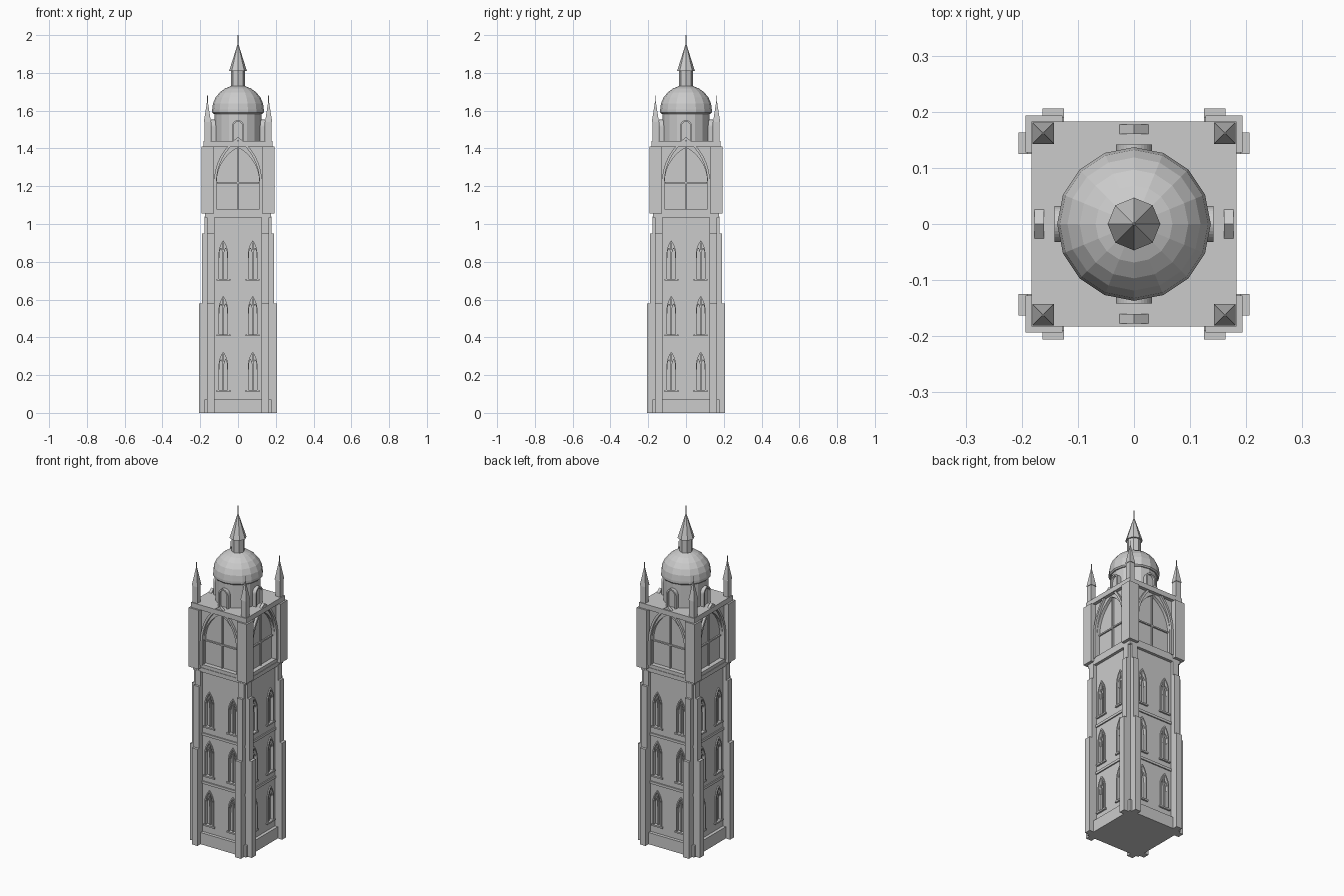
import bpy, bmesh, math
from mathutils import Matrix

if "Cube" in bpy.data.objects:
    bpy.data.objects.remove(bpy.data.objects["Cube"])

SIDES = [Matrix.Rotation(math.pi / 2 * k, 4, 'Z') for k in range(4)]
ONE = [Matrix.Identity(4)]


def finish(name, bm):
    bmesh.ops.recalc_face_normals(bm, faces=bm.faces)
    me = bpy.data.meshes.new(name)
    bm.to_mesh(me)
    bm.free()
    ob = bpy.data.objects.new(name, me)
    bpy.context.collection.objects.link(ob)
    return ob


def loft(bm, rings, M, closed=False):
    """Skin a list of equal-length point rings; cap the ends unless closed."""
    vs = [[bm.verts.new(M @ Matrix.Translation(p).to_translation()) for p in r] for r in rings]
    n = len(vs[0])
    pairs = list(zip(vs, vs[1:])) + ([(vs[-1], vs[0])] if closed else [])
    for a, b in pairs:
        for i in range(n):
            bm.faces.new((a[i], a[(i + 1) % n], b[(i + 1) % n], b[i]))
    if not closed:
        bm.faces.new(vs[0])
        bm.faces.new(vs[-1])


def boxes(name, specs, mats):
    """specs: (x0, x1, y0, y1, z0, z1), repeated for every matrix."""
    bm = bmesh.new()
    for M in mats:
        for x0, x1, y0, y1, z0, z1 in specs:
            loft(bm, [[(x0, y0, z), (x1, y0, z), (x1, y1, z), (x0, y1, z)] for z in (z0, z1)], M)
    return finish(name, bm)


def square(h, z0, z1):
    return (-h, h, -h, h, z0, z1)


def arch(cx, w, z0, zs, za, n=8):
    """Pointed arch outline in x, z: jambs, spring height zs, apex za."""
    h = za - zs
    R = (w * w + h * h) / (2 * w)
    end = math.asin(min(1, h / R))
    right = [(w, z0)] + [(w - R + R * math.cos(end * i / n), zs + R * math.sin(end * i / n))
                         for i in range(n)]
    pts = right + [(0, za)] + [(-x, z) for x, z in reversed(right)]
    return [(cx + x, z) for x, z in pts]


def arch_solids(name, arches, y0, y1, mats):
    bm = bmesh.new()
    for M in mats:
        for a in arches:
            loft(bm, [[(x, y, z) for x, z in arch(*a)] for y in (y0, y1)], M)
    return finish(name, bm)


def arch_frames(name, arches, t, y0, y1, mats):
    """Open-footed moulding of thickness t running round each arch."""
    bm = bmesh.new()
    for M in mats:
        for cx, w, z0, zs, za in arches:
            out, inn = arch(cx, w, z0, zs, za), arch(cx, w - t, z0, zs, za - t * 1.25)
            loft(bm, [[(o[0], y0, o[1]), (o[0], y1, o[1]), (i[0], y1, i[1]), (i[0], y0, i[1])]
                      for o, i in zip(out, inn)], M)
    return finish(name, bm)


def cut(ob, cutter):
    m = ob.modifiers.new("cut", 'BOOLEAN')
    m.operation, m.solver, m.object = 'DIFFERENCE', 'EXACT', cutter
    dg = bpy.context.evaluated_depsgraph_get()
    me = bpy.data.meshes.new_from_object(ob.evaluated_get(dg))
    ob.modifiers.clear()
    ob.data = me
    bpy.data.objects.remove(cutter)


def lathe(name, profile, sides, at=((0, 0),), phase=0.0):
    bm = bmesh.new()
    for cx, cy in at:
        loft(bm, [[(cx + r * math.cos(phase + 2 * math.pi * i / sides),
                    cy + r * math.sin(phase + 2 * math.pi * i / sides), z)
                   for i in range(sides)] for r, z in profile], Matrix.Identity(4))
    return finish(name, bm)


# Shaft with recessed lancet windows
SILLS = (0.12, 0.415, 0.71)
lancets = [(cx, 0.03, z, z + 0.13, z + 0.21) for z in SILLS for cx in (-0.078, 0.078)]
shaft = boxes("shaft", [square(0.158, 0.0, 1.05)], ONE)
glass = [(cx, 0.024, z0, zs, za - 0.008) for cx, w, z0, zs, za in lancets]
cut(shaft, arch_solids("window_cutter", glass, -0.18, -0.146, SIDES))
arch_frames("window_frames", lancets, 0.008, -0.165, -0.150, SIDES)
boxes("window_mullions", [(cx - .003, cx + .003, -.157, -.144, z0, za - .012)
                          for cx, w, z0, zs, za in lancets], SIDES)
small = [(cx + s * 0.0125, 0.0125, zs - 0.02, zs, zs + 0.035)
         for cx, w, z0, zs, za in lancets for s in (-1, 1)]
arch_frames("window_tracery", small, 0.004, -0.156, -0.144, SIDES)
boxes("window_sills", [(cx - .037, cx + .037, -.168, -.150, z0 - .009, z0)
                       for cx, w, z0, zs, za in lancets], SIDES)

# Plinth and string courses
boxes("plinth", [square(0.177, 0.0, 0.07)], ONE)
boxes("string_courses", [square(0.165, z, z + 0.015) for z in (0.36, 0.65)]
      + [square(0.175, 1.035, 1.06)], ONE)

# Stepped pairs of buttresses at each corner
tiers = [(0.206, 0.0, 0.58), (0.190, 0.58, 0.95), (0.177, 0.95, 1.04)]
boxes("buttresses", [(min(s * .125, s * .163), max(s * .125, s * .163), -d, -.13, z0, z1)
                     for d, z0, z1 in tiers for s in (-1, 1)], SIDES)

# Belfry stage with large pointed openings
belfry = boxes("belfry", [square(0.163, 1.05, 1.42)], ONE)
cut(belfry, arch_solids("belfry_cutter", [(0, 0.113, 1.08, 1.22, 1.405)], -0.2, -0.145, SIDES))
boxes("belfry_piers", [(.127, .193, .127, .193, 1.055, 1.41)], SIDES)
arch_frames("belfry_arches", [(0, 0.127, 1.075, 1.22, 1.46)], 0.013, -0.177, -0.16, SIDES)
boxes("belfry_mullions", [(-.004, .004, -.153, -.143, 1.08, 1.40),
                          (-.112, .112, -.153, -.143, 1.215, 1.223)], SIDES)
boxes("belfry_sills", [(-.127, .127, -.172, -.15, 1.06, 1.08)], SIDES)
boxes("roof_slab", [square(0.183, 1.41, 1.44)], ONE)

# Corner pinnacles
corners = [(x, y) for x in (-.162, .162) for y in (-.162, .162)]
q = math.sqrt(2)
lathe("pinnacles", [(.016 * q, 1.43), (.016 * q, 1.54), (.019 * q, 1.54), (.0025, 1.65)],
      4, corners, math.pi / 4)
lathe("pinnacle_finials", [(.002, 1.64), (.002, 1.68)], 6, corners)

# Drum, its arched windows and dome
lathe("drum", [(.124, 1.43), (.124, 1.59)], 16)
arch_frames("drum_window_frames", [(0, .032, 1.44, 1.515, 1.552)], .008, -.142, -.11, SIDES)
arch_solids("drum_windows", [(0, .026, 1.44, 1.515, 1.545)], -.129, -.11, SIDES)
dome = [(.130, 1.583), (.137, 1.59), (.137, 1.605)]
dome += [(.137 * math.cos(a), 1.605 + .13 * math.sin(a))
         for a in (math.radians(15 * i) for i in range(1, 6))]
lathe("dome", dome + [(.012, 1.735)], 16)

# Lantern, spire and finial
lathe("lantern", [(.037, 1.72), (.037, 1.815)], 8)
lathe("spire", [(.047, 1.81), (.003, 1.95)], 8)
lathe("finial", [(.003, 1.94), (.002, 2.0)], 6)
